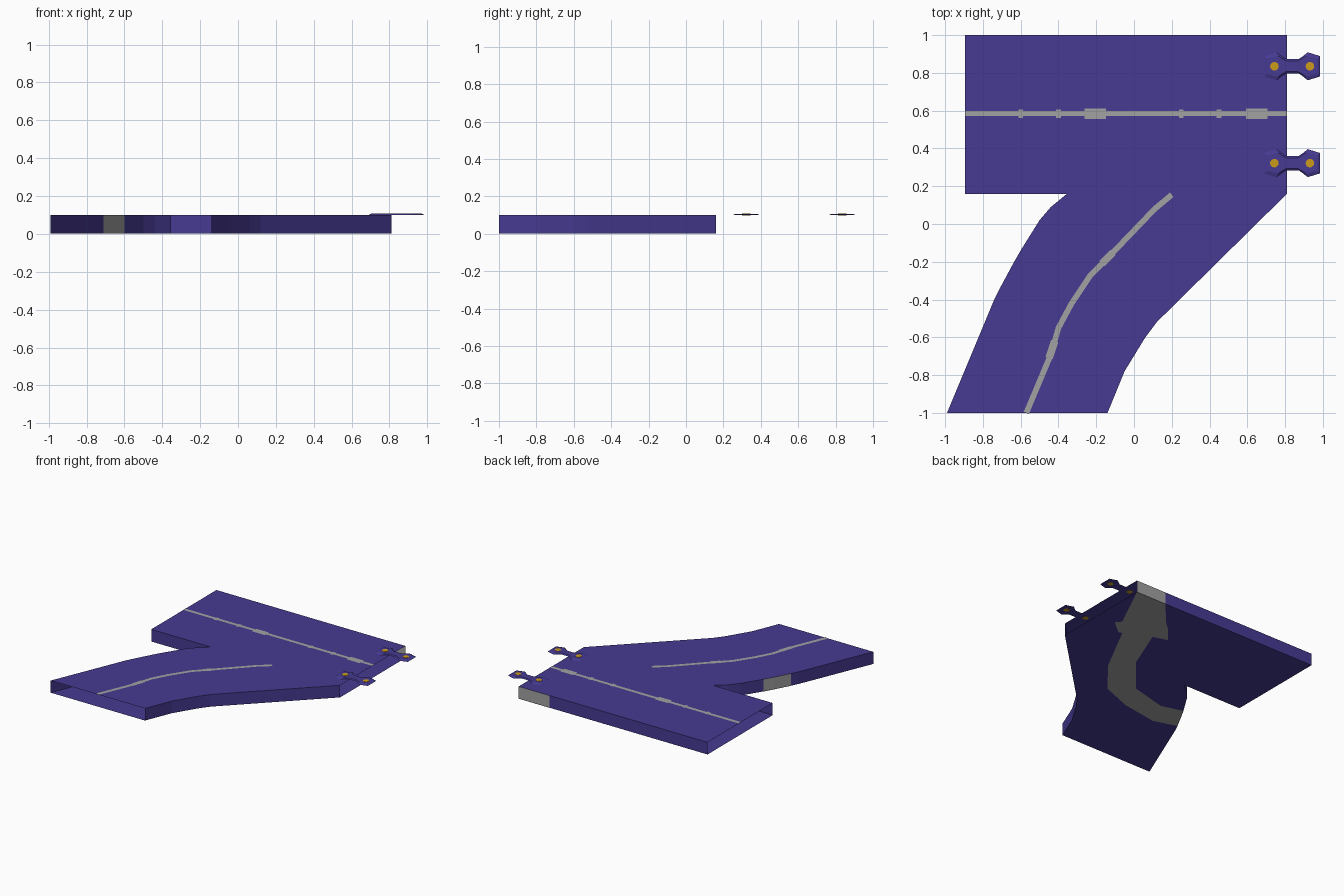
import bpy, bmesh, math
from mathutils import Vector

if "Cube" in bpy.data.objects:
    bpy.data.objects.remove(bpy.data.objects["Cube"])


def material(name, col):
    m = bpy.data.materials.new(name)
    m.diffuse_color = (*col, 1)
    m.use_nodes = True
    m.node_tree.nodes["Principled BSDF"].inputs["Base Color"].default_value = m.diffuse_color
    return m


PURPLE = material("purple", (0.062, 0.043, 0.29))
GREY = material("grey", (0.36, 0.36, 0.36))
GOLD = material("gold", (0.60, 0.33, 0.01))
TOP, FLOOR = 0.1, 0.001


def finish(bm, name, *mats):
    me = bpy.data.meshes.new(name)
    bm.to_mesh(me)
    bm.free()
    for m in mats:
        me.materials.append(m)
    ob = bpy.data.objects.new(name, me)
    bpy.context.collection.objects.link(ob)
    return ob


def polygon(bm, pts, z, up=True):
    f = bm.faces.new([bm.verts.new((x, y, z)) for x, y in pts])
    f.normal_update()
    if (f.normal.z > 0) != up:
        f.normal_flip()


def ribbon(bm, pts, width, z):
    """Flat strip of constant width along a path."""
    p = [Vector(q) for q in pts]
    rows = []
    for i, q in enumerate(p):
        d = (p[min(i + 1, len(p) - 1)] - p[max(i - 1, 0)]).normalized()
        n = Vector((-d.y, d.x)) * width / 2
        rows.append([bm.verts.new((*(q + s * n), z)) for s in (-1, 1)])
    for a, b in zip(rows, rows[1:]):
        bm.faces.new((a[0], b[0], b[1], a[1]))


# Road outline: left edge, right edge, and the straight crossing section
left = [(-0.99, -1), (-0.74, -0.40), (-0.71, -0.34), (-0.64, -0.21), (-0.60, -0.14),
        (-0.50, 0.02), (-0.44, 0.09), (-0.355, 0.16)]
right = [(0.81, 0.16), (0.12, -0.52), (0.06, -0.60), (-0.05, -0.78), (-0.14, -1)]
back = [(0.81, 1), (0.53, 1), (-0.895, 1)]
outline = left + [(-0.895, 0.16)] + back[::-1] + right

# Road deck and underside
for name, z, up in (("road_deck", TOP, True), ("road_underside", FLOOR, False)):
    bm = bmesh.new()
    polygon(bm, outline, z, up)
    bmesh.ops.triangulate(bm, faces=bm.faces[:])
    finish(bm, name, PURPLE)

# Side walls; the three road ends stay open
bm = bmesh.new()
for path in (left + [(-0.895, 0.16)], back[::-1], right):
    for (ax, ay), (bx, by) in zip(path, path[1:]):
        f = bm.faces.new([bm.verts.new(c) for c in
                          ((ax, ay, FLOOR), (ax, ay, TOP), (bx, by, TOP), (bx, by, FLOOR))])
        mx, my = (ax + bx) / 2, (ay + by) / 2
        # grey patches on the back corner and on the bend
        if (my > 0.9 and mx > 0.5) or (mx < -0.6 and -0.34 < my < -0.14):
            f.material_index = 1
finish(bm, "road_walls", PURPLE, GREY)

# Grey band painted on the underside
bm = bmesh.new()
polygon(bm, [(0.81, 1), (0.53, 1), (0.36, 0.80), (0.27, 0.72), (0.17, 0.60), (0.29, 0.56),
             (0.14, 0.19), (-0.11, -0.11), (-0.42, -0.19), (-0.60, -0.14), (-0.64, -0.21),
             (-0.71, -0.34), (-0.52, -0.40), (-0.21, -0.35), (0.05, -0.25), (0.27, 0.02),
             (0.50, 0.46), (0.53, 0.45), (0.65, 0.55), (0.61, 0.59)], 0, False)
bmesh.ops.triangulate(bm, faces=bm.faces[:])
finish(bm, "underside_band", GREY)

# Straight centre line with wider worn spots
bm = bmesh.new()
ribbon(bm, [(-0.895, 0.585), (0.81, 0.585)], 0.028, TOP + 0.0015)
for x, length, w in ((-0.60, 0.025, 0.045), (-0.40, 0.025, 0.045), (0.25, 0.025, 0.045),
                     (0.45, 0.025, 0.045), (-0.205, 0.115, 0.055), (0.65, 0.115, 0.055)):
    ribbon(bm, [(x - length / 2, 0.583), (x + length / 2, 0.583)], w, TOP + 0.002)
finish(bm, "straight_line", GREY)

# Curved centre line
bm = bmesh.new()
ribbon(bm, [(-0.57, -1), (-0.44, -0.69), (-0.40, -0.55), (-0.33, -0.42), (-0.23, -0.27),
            (-0.13, -0.17), (0.11, 0.08), (0.20, 0.155)], 0.03, TOP + 0.0015)
ribbon(bm, [(-0.45, -0.71), (-0.42, -0.62)], 0.04, TOP + 0.002)
ribbon(bm, [(-0.17, -0.21), (-0.11, -0.15)], 0.04, TOP + 0.002)
finish(bm, "curved_line", GREY)

# Two connector clips: dog-bone plates with sloped rims, each with two gold pins
half = [(0.0, 0.038), (0.035, 0.038), (0.055, 0.052), (0.083, 0.074), (0.148, 0.054)]
bone = half + [(x, -y) for x, y in half[::-1]]
bone += [(-x, y) for x, y in bone[::-1] if x > 0]
for n, cy in enumerate((0.835, 0.322)):
    cx = 0.837
    bm = bmesh.new()
    low = [bm.verts.new((cx + x, cy + y, TOP)) for x, y in bone]
    high = [bm.verts.new((cx + x * 0.9, cy + y * 0.75, TOP + 0.007)) for x, y in bone]
    k = len(bone)
    for i in range(k):
        j = (i + 1) % k
        bm.faces.new((low[i], low[j], high[j], high[i]))
    bm.faces.new(low[::-1])
    bm.faces.new(high)
    bmesh.ops.recalc_face_normals(bm, faces=bm.faces[:])
    finish(bm, f"connector_clip_{n + 1}", PURPLE)
    bm = bmesh.new()
    for dx in (-0.094, 0.094):
        made = bmesh.ops.create_cone(bm, cap_ends=True, segments=12, radius1=0.023,
                                     radius2=0.023, depth=0.010)["verts"]
        bmesh.ops.translate(bm, verts=made, vec=(cx + dx, cy, TOP + 0.004))
    finish(bm, f"connector_pins_{n + 1}", GOLD)
